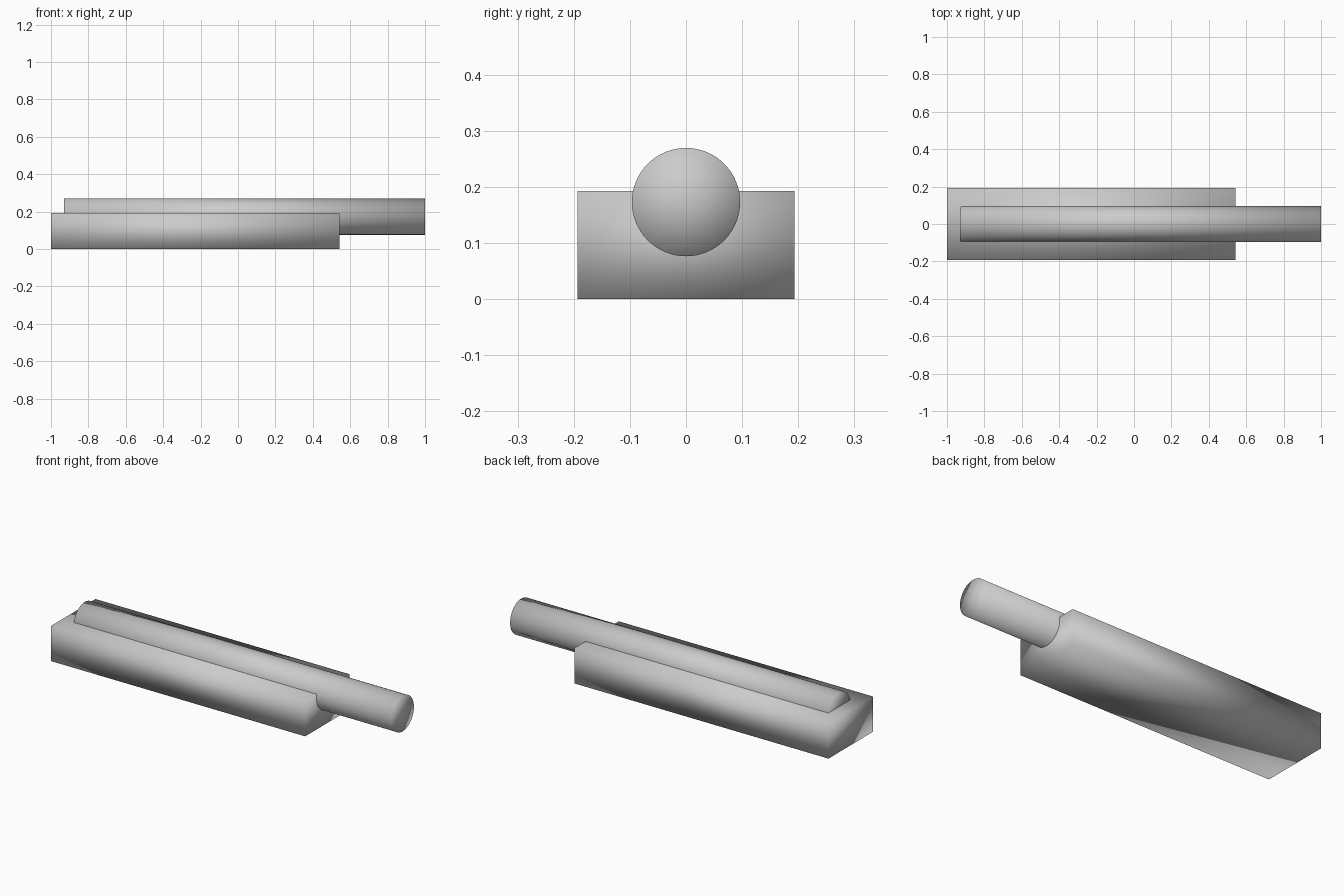
import bpy
from math import pi

if "Cube" in bpy.data.objects:
    bpy.data.objects.remove(bpy.data.objects["Cube"])


def smooth(obj, name):
    obj.name = name
    bpy.ops.object.transform_apply(location=True, rotation=True, scale=True)
    bpy.ops.object.shade_smooth()


# Rectangular base block, softly shaded across its faces
x0, x1, half_y, height = -1.0, 0.543, 0.193, 0.193
bpy.ops.mesh.primitive_cube_add(size=1, location=((x0 + x1) / 2, 0, height / 2))
block = bpy.context.object
block.scale = (x1 - x0, 2 * half_y, height)
smooth(block, "base_block")

# Round rod sunk into the top of the block and projecting at one end
r0, r1, radius = -0.93, 1.0, 0.0965
bpy.ops.mesh.primitive_cylinder_add(
    vertices=64, radius=radius, depth=r1 - r0, end_fill_type='TRIFAN',
    location=((r0 + r1) / 2, 0, 0.173), rotation=(0, pi / 2, 0))
smooth(bpy.context.object, "round_rod")
